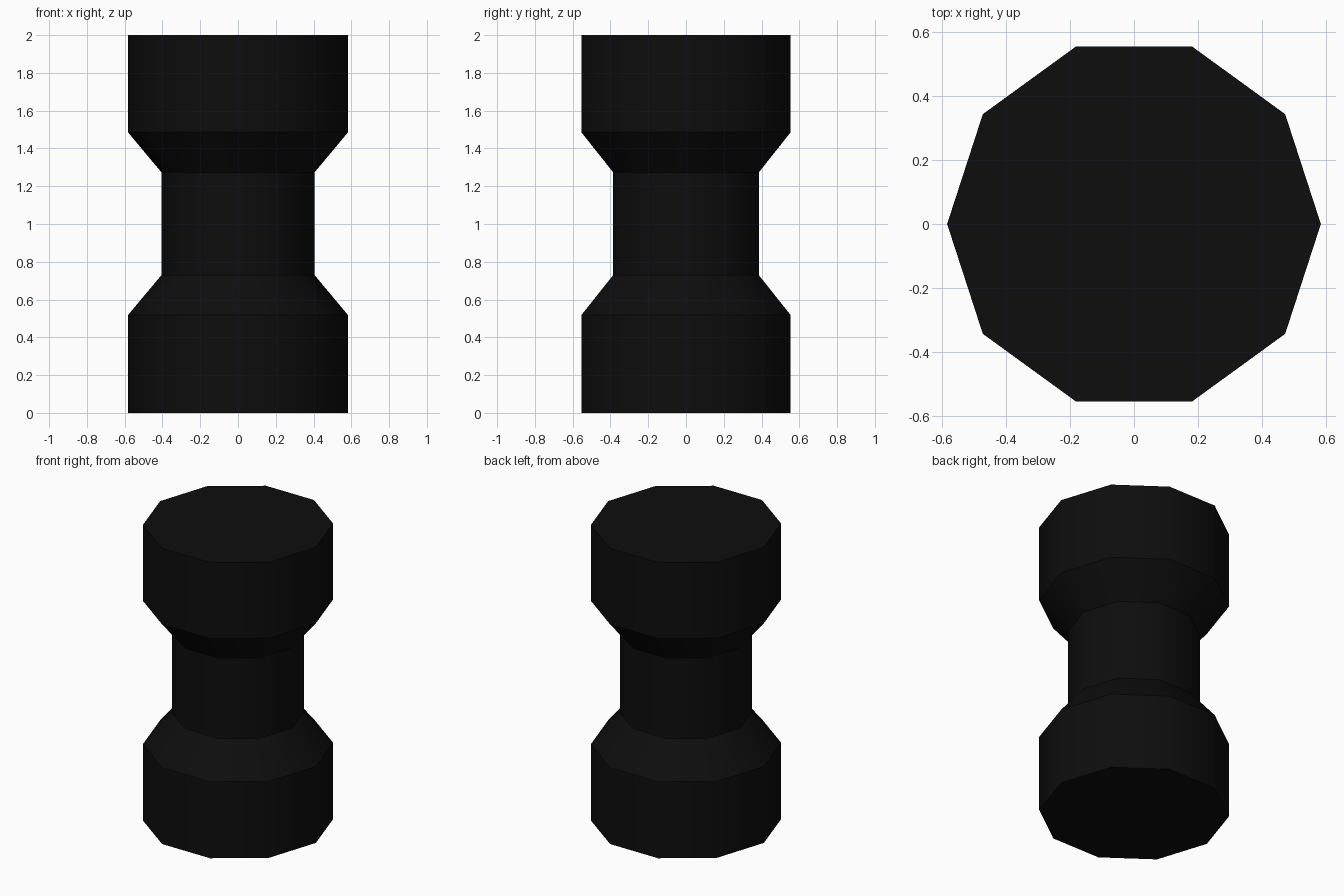
import bpy, bmesh, math

cube = bpy.data.objects.get("Cube")
if cube:
    bpy.data.objects.remove(cube, do_unlink=True)

SIDES = 10
# Radius and height of each ring, bottom to top
PROFILE = [(0.583, 0), (0.583, 0.517), (0.405, 0.73),
           (0.405, 1.273), (0.583, 1.486), (0.583, 2)]

# Near-black material
black = bpy.data.materials.new("black")
black.use_nodes = True
color = (0.004, 0.004, 0.004, 1)
black.diffuse_color = color
black.node_tree.nodes["Principled BSDF"].inputs["Base Color"].default_value = color

# Ten-sided spool: two wide ends tapering to a narrow waist
bm = bmesh.new()
rings = []
for radius, z in PROFILE:
    angles = [math.tau * i / SIDES for i in range(SIDES)]
    rings.append([bm.verts.new((radius * math.cos(a), radius * math.sin(a), z))
                  for a in angles])
for low, high in zip(rings, rings[1:]):
    for i in range(SIDES):
        j = (i + 1) % SIDES
        bm.faces.new((low[i], low[j], high[j], high[i]))
bm.faces.new(reversed(rings[0]))
bm.faces.new(rings[-1])

mesh = bpy.data.meshes.new("spool_body")
bm.to_mesh(mesh)
bm.free()
mesh.materials.append(black)
spool = bpy.data.objects.new("spool_body", mesh)
bpy.context.collection.objects.link(spool)

# Soft around the sides, sharp at the rims and tapers
bpy.ops.object.select_all(action="DESELECT")
spool.select_set(True)
bpy.context.view_layer.objects.active = spool
bpy.ops.object.shade_smooth_by_angle(angle=math.radians(37.2))
